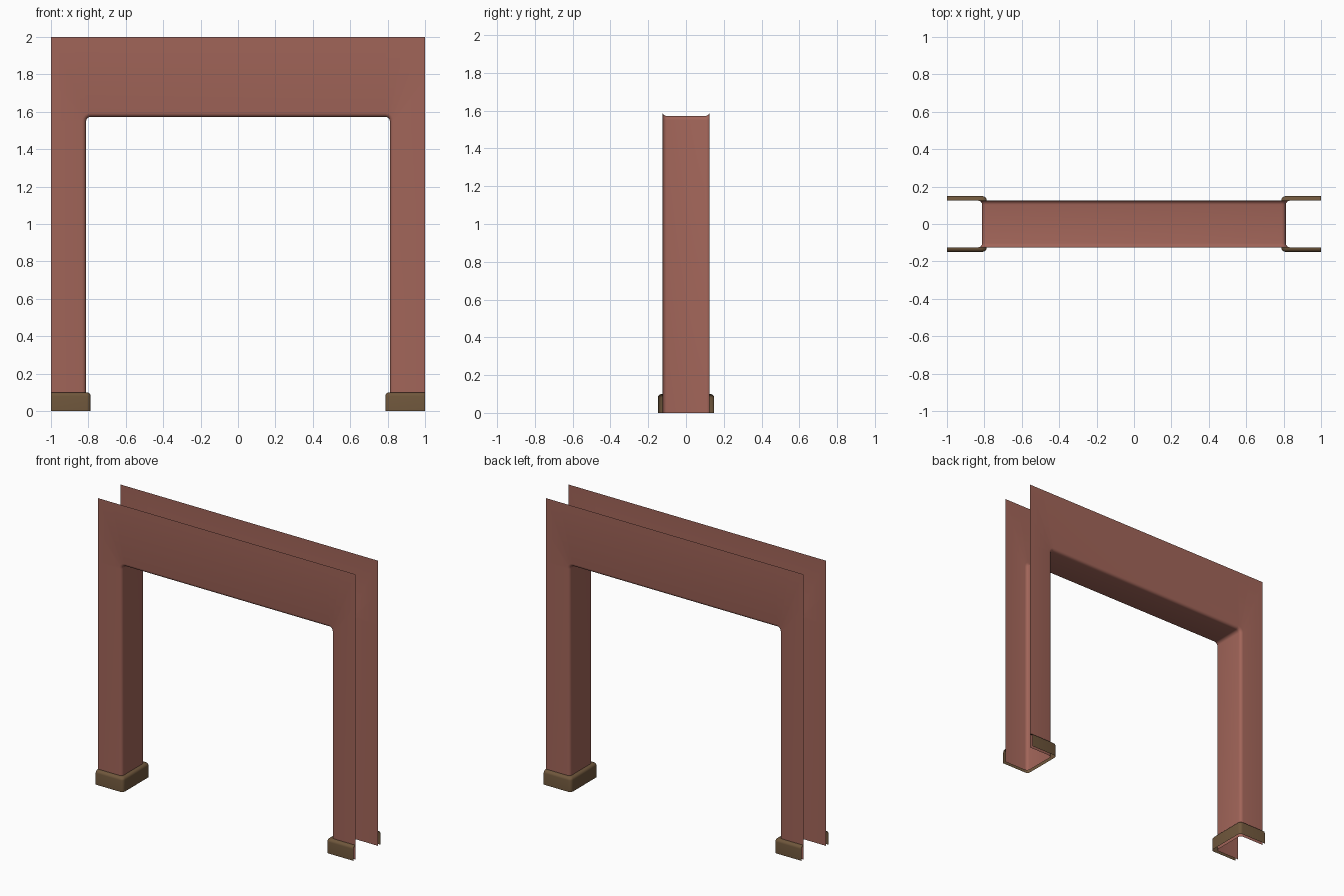
import bpy, bmesh
from math import sin, cos, pi, radians

if "Cube" in bpy.data.objects:
    bpy.data.objects.remove(bpy.data.objects["Cube"])

X, Z, Y = 0.812, 1.572, 0.125     # opening half width, opening height, half wall depth
R, N = 0.022, 4                   # edge rounding and its segments


def material(name, rgb):
    m = bpy.data.materials.new(name)
    m.diffuse_color = (*rgb, 1)
    m.use_nodes = True
    m.node_tree.nodes["Principled BSDF"].inputs["Base Color"].default_value = m.diffuse_color
    return m


def loft(name, loops, mat):
    """Join open point loops of equal length with quads."""
    bm = bmesh.new()
    rows = [[bm.verts.new(p) for p in loop] for loop in loops]
    for a, b in zip(rows, rows[1:]):
        for i in range(len(a) - 1):
            bm.faces.new((a[i], a[i + 1], b[i + 1], b[i]))
    me = bpy.data.meshes.new(name)
    bm.to_mesh(me)
    bm.free()
    me.materials.append(mat)
    ob = bpy.data.objects.new(name, me)
    bpy.context.collection.objects.link(ob)
    bpy.ops.object.select_all(action='DESELECT')
    ob.select_set(True)
    bpy.context.view_layer.objects.active = ob
    bpy.ops.object.shade_smooth_by_angle(angle=radians(40))
    return ob


def mirrored(half):
    return half + [(-x, y, z) for x, y, z in reversed(half)]


def opening_loop(d, y):
    """Arch-shaped line at distance d outside the opening edge."""
    cx, cz, r = X - R, Z - R, R + d
    arc = [(-cx - r * cos(i / N * pi / 2), y, cz + r * sin(i / N * pi / 2)) for i in range(N + 1)]
    return mirrored([(-X - d, y, 0)] + arc)


def outer_loop(y):
    """Square outer border of the wall panel, matched to the arch points."""
    cx, cz = X - R, Z - R
    pts = [(-1, y, 0)]
    for i in range(N + 1):
        t = 2 * i / N
        pts.append((-1, y, cz + (2 - cz) * t) if t <= 1
                   else (-1 + (1 - cx) * (t - 1), y, 2))
    return mirrored(pts)


red = material("painted_wall", (0.36, 0.13, 0.10))
brown = material("trim_brown", (0.16, 0.095, 0.045))

# Wall panels and rounded opening lining, one continuous open shell
quarter = [(R - R * sin(i / N * pi / 2), -Y + R - R * cos(i / N * pi / 2)) for i in range(N + 1)]
section = quarter + [(d, -y) for d, y in reversed(quarter)]
loft("doorway_wall", [outer_loop(-Y)] + [opening_loop(d, y) for d, y in section] + [outer_loop(Y)], red)


def skirt_loop(o, z, s):
    """U-shaped line around one leg, o outside the wall surface."""
    x, y, r = X - o, Y + o, R
    arc = [(x + r - r * sin(i / N * pi / 2), -y + r - r * cos(i / N * pi / 2)) for i in range(N + 1)]
    half = [(1, -y)] + arc
    line = half + [(px, -py) for px, py in reversed(half)]
    return [(s * px, s * py, z) for px, py in line]


# Base trim around each leg with a rounded top edge
T, H, B = 0.024, 0.10, 0.02
profile = [(T, 0)] + [(T - B + B * cos(i / N * pi / 2), H - B + B * sin(i / N * pi / 2))
                      for i in range(N + 1)] + [(0, H)]
for side, s in (("left", -1), ("right", 1)):
    loft(side + "_base_trim", [skirt_loop(o, z, s) for o, z in reversed(profile)], brown)
